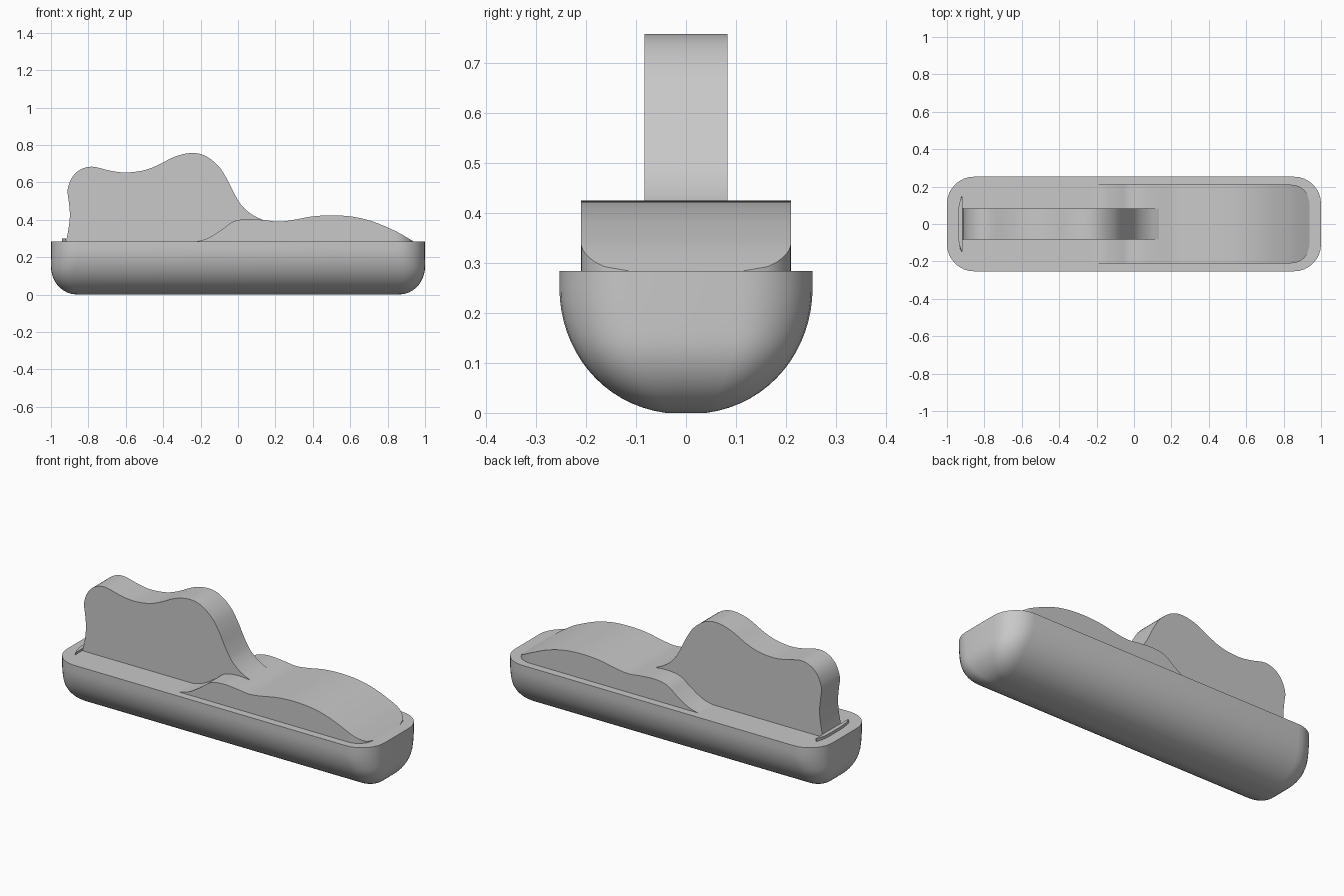
import bpy, bmesh, math
from mathutils import Vector

cube = bpy.data.objects.get("Cube")
if cube:
    bpy.data.objects.remove(cube, do_unlink=True)

GREY = bpy.data.materials.new("light grey")
GREY.use_nodes = True
colour = (0.58, 0.58, 0.58, 1)
GREY.diffuse_color = colour
GREY.node_tree.nodes["Principled BSDF"].inputs["Base Color"].default_value = colour

RIM = 0.284      # height of the tray's flat top
SUNK = 0.25      # how far down the upper parts reach into the tray


def finish(name, bm, angle=35):
    bmesh.ops.recalc_face_normals(bm, faces=bm.faces)
    mesh = bpy.data.meshes.new(name)
    bm.to_mesh(mesh)
    bm.free()
    obj = bpy.data.objects.new(name, mesh)
    bpy.context.collection.objects.link(obj)
    mesh.materials.append(GREY)
    bpy.ops.object.select_all(action="DESELECT")
    obj.select_set(True)
    bpy.context.view_layer.objects.active = obj
    bpy.ops.object.shade_smooth_by_angle(angle=math.radians(angle))
    return obj


def smooth_path(points, steps=4):
    """Catmull-Rom curve through the points."""
    p = [Vector(q) for q in points]
    p = [2 * p[0] - p[1]] + p + [2 * p[-1] - p[-2]]
    out = []
    for a, b, c, d in zip(p, p[1:], p[2:], p[3:]):
        for i in range(steps):
            t = i / steps
            out.append(0.5 * (2 * b + (c - a) * t + (2 * a - 5 * b + 4 * c - d) * t * t
                              + (3 * b - a - 3 * c + d) * t ** 3))
    return out + [p[-2]]


def rounded_rect(hx, hy, r, steps=8):
    pts = []
    for k, (sx, sy) in enumerate([(1, 1), (-1, 1), (-1, -1), (1, -1)]):
        for i in range(steps + 1):
            a = math.pi / 2 * (k + i / steps)
            pts.append((sx * (hx - r) + r * math.cos(a), sy * (hy - r) + r * math.sin(a)))
    return pts


def bridge(bm, loops):
    """Skin a stack of closed loops and cap both ends."""
    rings = [[bm.verts.new(p) for p in loop] for loop in loops]
    n = len(rings[0])
    for a, b in zip(rings, rings[1:]):
        for i in range(n):
            j = (i + 1) % n
            bm.faces.new((a[i], a[j], b[j], b[i]))
    bm.faces.new(rings[0])
    bm.faces.new(rings[-1])


# Tray: rounded rectangles that shrink towards a boat-shaped underside
bm = bmesh.new()
loops = []
LEVELS = 16
for i in range(LEVELS + 1):
    a = math.pi / 2 * (0.09 + 0.91 * i / LEVELS)
    z = 0.25 * (1 - math.cos(a)) / 1.0 - 0.25 * (1 - math.cos(math.pi / 2 * 0.09)) * (1 - i / LEVELS)
    hy = 0.253 * math.sin(a) ** 0.93
    dip = max(0, 1 - z / 0.15)
    hx = 1 - 0.14 * (1 - math.sqrt(1 - dip * dip))
    r = 0.145 * hy / 0.253
    loops.append([(x, y, z) for x, y in rounded_rect(hx, hy, r)])
loops.append([(x, y, RIM) for x, y in rounded_rect(1, 0.253, 0.145)])
bridge(bm, loops)
tray = finish("tray", bm)

# Narrow sloping slot in the tray top behind the fin
bm = bmesh.new()
arc = [(-0.94 + 0.02 * abs(t / 6) ** 4, 0.145 * t / 6) for t in range(-6, 7)]
top = [(x - 0.0005, y, 0.3) for x, y in arc] + [(-0.918, 0.146, 0.3), (-0.918, -0.146, 0.3)]
low = [(x - 0.0005, y, 0.25) for x, y in arc] + [(-0.93, 0.146, 0.25), (-0.93, -0.146, 0.25)]
low = [(min(x, -0.932), y, z) for x, y, z in low]
bridge(bm, [low, top])
cutter = finish("slot_cutter", bm)
cutter.hide_render = True
cutter.hide_set(True)
slot = tray.modifiers.new("slot", "BOOLEAN")
slot.operation = "DIFFERENCE"
slot.solver = "EXACT"
slot.object = cutter

# Wide hump: wavy top, straight sides, rounded corners at the right end
hump_top = smooth_path([(-0.26, 0.28), (-0.21, 0.287), (-0.155, 0.305), (-0.086, 0.348),
                        (-0.027, 0.39), (0.048, 0.404), (0.134, 0.399), (0.22, 0.39),
                        (0.305, 0.401), (0.39, 0.417), (0.497, 0.424), (0.61, 0.417),
                        (0.717, 0.392), (0.824, 0.348), (0.88, 0.319), (0.94, 0.283)])


def hump_width(x):
    over = min(1, max(0, (x - 0.84) / 0.1))
    return 0.11 + 0.1 * math.sqrt(1 - over * over)


bm = bmesh.new()
bridge(bm, [[(p.x, -hump_width(p.x), SUNK), (p.x, hump_width(p.x), SUNK),
             (p.x, hump_width(p.x), p.y), (p.x, -hump_width(p.x), p.y)] for p in hump_top])
finish("wide_hump", bm)

# Tall narrow fin: wavy outline that flows down onto the hump
outline = smooth_path([(-0.922, 0.27), (-0.905, 0.36), (-0.899, 0.43), (-0.905, 0.5),
                       (-0.911, 0.56), (-0.888, 0.625), (-0.845, 0.667), (-0.78, 0.684),
                       (-0.685, 0.663), (-0.605, 0.653), (-0.51, 0.663), (-0.433, 0.69),
                       (-0.337, 0.738), (-0.25, 0.757), (-0.177, 0.743), (-0.107, 0.69),
                       (-0.06, 0.62), (-0.02, 0.54), (0.02, 0.476), (0.075, 0.428),
                       (0.134, 0.399)])
profile = [(p.x, p.y) for p in outline] + [(0.15, SUNK), (-0.922, SUNK)]
bm = bmesh.new()
bridge(bm, [[(x, y, z) for x, z in profile] for y in (-0.083, 0.083)])
finish("tall_fin", bm)
